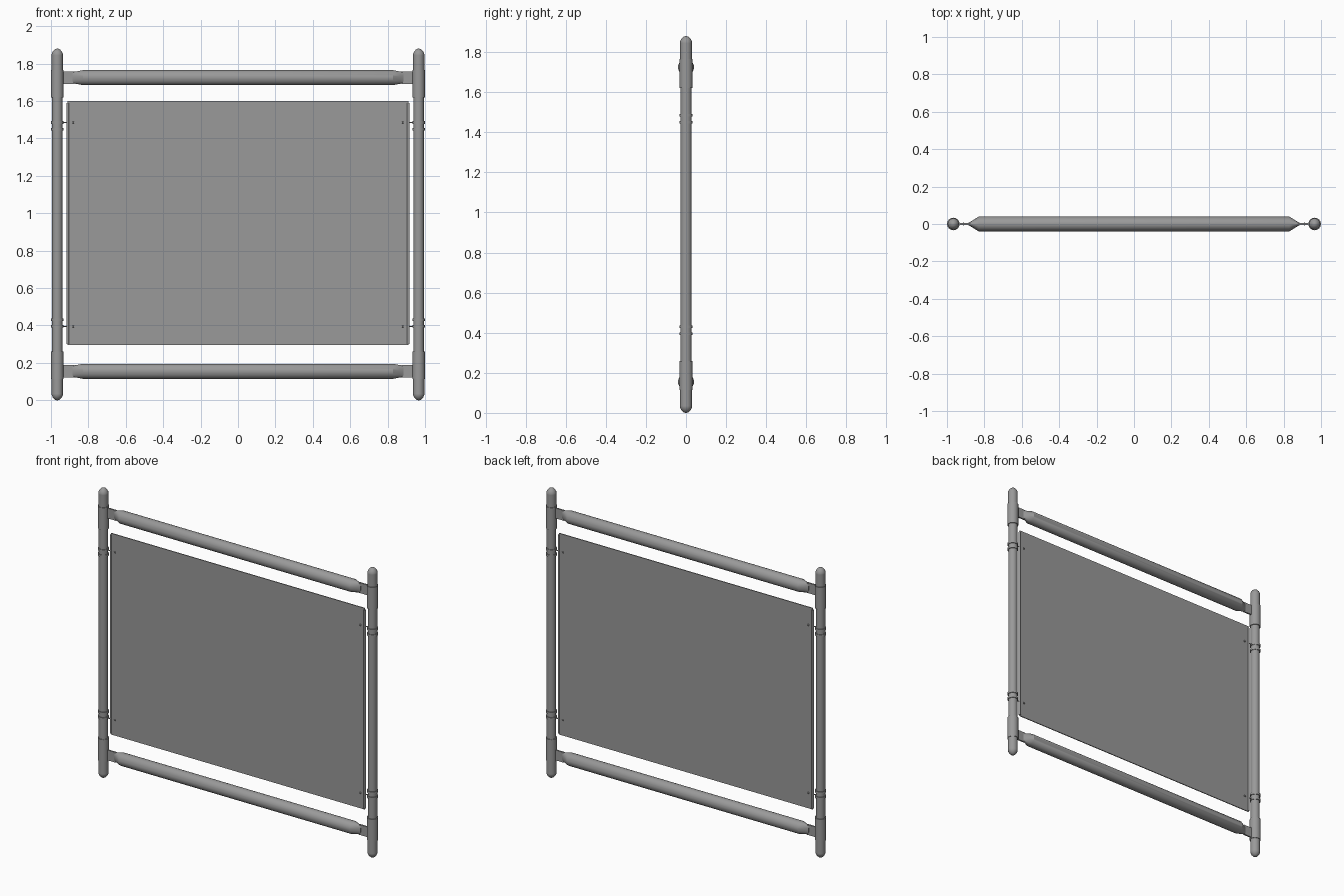
import bpy, bmesh, math
from mathutils import Matrix

cube = bpy.data.objects.get("Cube")
if cube:
    bpy.data.objects.remove(cube, do_unlink=True)

mat = bpy.data.materials.new("plain grey")
mat.use_nodes = True
GREY = (0.32, 0.32, 0.32, 1)
mat.diffuse_color = GREY
mat.node_tree.nodes["Principled BSDF"].inputs["Base Color"].default_value = GREY


def finish(name, bm, smooth=True):
    bmesh.ops.recalc_face_normals(bm, faces=bm.faces)
    mesh = bpy.data.meshes.new(name)
    bm.to_mesh(mesh)
    bm.free()
    mesh.materials.append(mat)
    ob = bpy.data.objects.new(name, mesh)
    bpy.context.collection.objects.link(ob)
    if smooth:
        bpy.ops.object.select_all(action='DESELECT')
        ob.select_set(True)
        bpy.context.view_layer.objects.active = ob
        bpy.ops.object.shade_smooth_by_angle(angle=math.radians(30))
    return ob


def loft(name, stations, axis, at, sides=32):
    """Skin ellipses (position, half width, half height) along x or z."""
    bm = bmesh.new()
    rings = []
    for t, a, b in stations:
        ring = []
        for i in range(sides):
            ang = math.tau * i / sides
            u, v = a * math.cos(ang), b * math.sin(ang)
            p = (t, u, v) if axis == 'x' else (u, v, t)
            ring.append(bm.verts.new([p[k] + at[k] for k in range(3)]))
        rings.append(ring)
    for r, s in zip(rings, rings[1:]):
        for i in range(sides):
            j = (i + 1) % sides
            bm.faces.new((r[i], r[j], s[j], s[i]))
    bm.faces.new(rings[0])
    bm.faces.new(rings[-1])
    return finish(name, bm)


def turned(name, profile, x):
    return loft(name, [(z, r, r) for z, r in profile], 'z', (x, 0, 0))


def box(name, centre, size):
    bm = bmesh.new()
    bmesh.ops.create_cube(bm, size=1, matrix=Matrix.Translation(centre) @ Matrix.Diagonal((*size, 1)))
    return finish(name, bm, False)


MID = 0.94                      # half the height, for mirroring top to bottom
RAIL, CLIP = 0.785, 0.545       # offsets from the middle

# Rails: round tubes with pressed flat ends
half = [(0.83, 0.04, 0.04), (0.865, 0.018, 0.033), (0.885, 0.006, 0.031)]
tube = [(-x, a, b) for x, a, b in reversed(half)] + half
for level, s in (("upper", 1), ("lower", -1)):
    loft(level + "_rail", tube, 'x', (0, 0, MID + s * RAIL))

for side, d in (("left", 1), ("right", -1)):
    x = d * 0.966
    # Upright post
    turned(side + "_post", [(0.1, 0.028), (2 * MID - 0.1, 0.028)], x)
    for level, s in (("upper", 1), ("lower", -1)):
        tag = side + "_" + level
        # Rounded end cap
        cap = [(0.82, 0.03), (0.905, 0.03), (0.912, 0.03), (0.925, 0.024), (0.936, 0.014), (0.94, 0.004)]
        turned(tag + "_cap", [(MID + s * h, r) for h, r in cap], x)
        # Collar with a thin tab that holds the rail
        turned(tag + "_collar", [(MID + s * h, 0.0335) for h in (0.68, 0.825)], x)
        box(tag + "_tab", (d * 0.908, 0, MID + s * RAIL), (0.07, 0.01, 0.066))
        # Panel clamp: two slim bands, a pin and an eyelet
        for n, h in enumerate((CLIP, CLIP - 0.035)):
            turned(f"{tag}_band_{n}", [(MID + s * (h + e), 0.0325) for e in (-0.007, 0.007)], x)
        loft(tag + "_pin", [(d * 0.885, 0.003, 0.003), (d * 0.945, 0.003, 0.003)], 'x',
             (0, 0, MID + s * CLIP), 12)
        loft(tag + "_eyelet", [(d * 0.876, 0.009, 0.006), (d * 0.885, 0.009, 0.006)], 'x',
             (0, 0, MID + s * CLIP), 12)
    # Hem rod along the panel edge
    turned(side + "_panel_hem", [(0.302, 0.007), (1.59, 0.007)], d * 0.911)

# Flat panel
box("panel", (0, 0, 0.948), (1.822, 0.006, 1.306))
